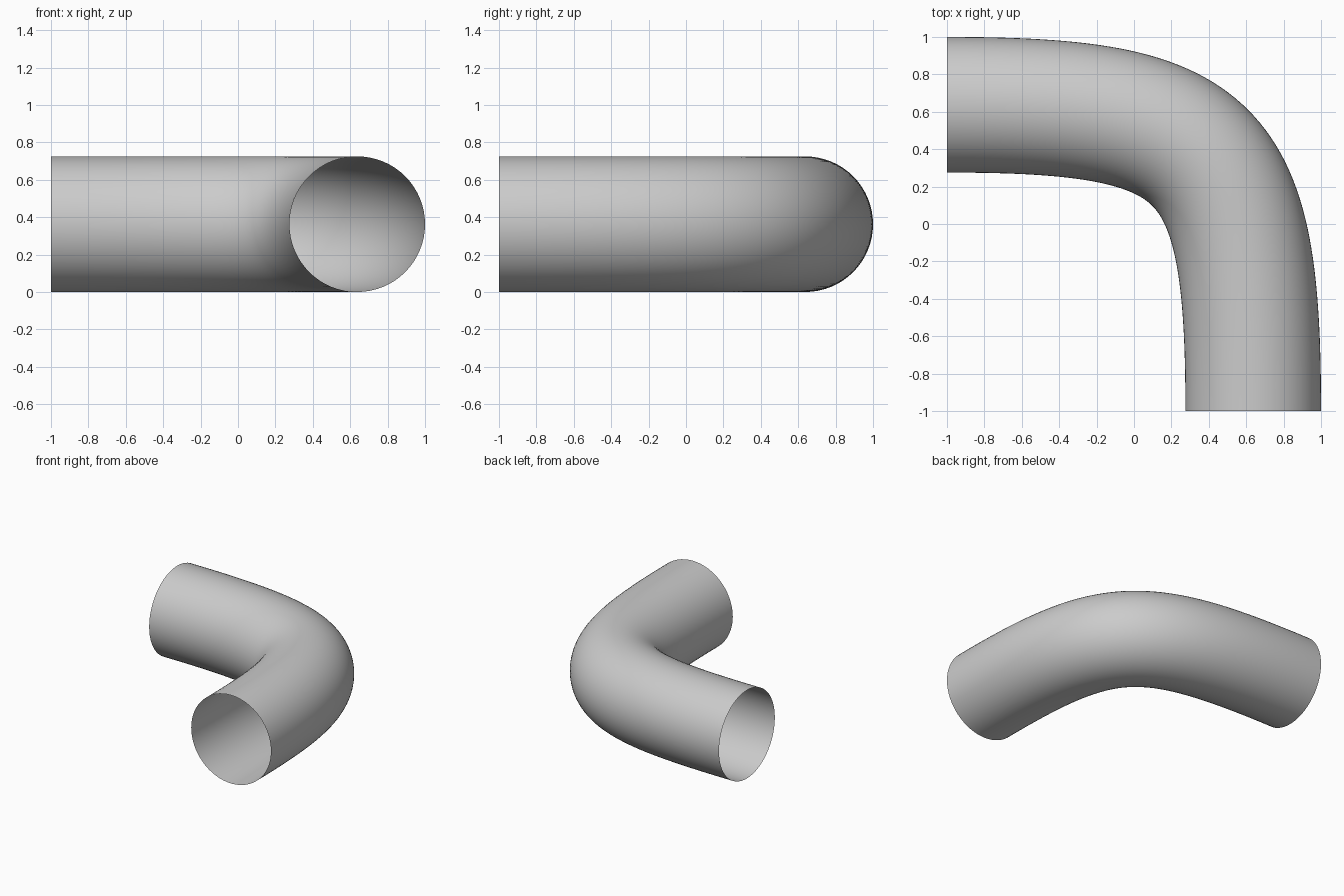
import bpy

if "Cube" in bpy.data.objects:
    bpy.data.objects.remove(bpy.data.objects["Cube"])

R = 0.3625          # pipe radius
C = 1 - R           # offset of each leg's centre line
H = 1.427           # handle length shaping the bend

# Centre line: one Bezier span turning 90 degrees, bevelled to an open tube
curve = bpy.data.curves.new("pipe_elbow", 'CURVE')
curve.dimensions = '3D'
curve.resolution_u = 64
curve.bevel_depth = R
curve.bevel_resolution = 30
curve.use_fill_caps = False
spline = curve.splines.new('BEZIER')
spline.bezier_points.add(1)
ends = [((-1, C), (1, 0)), ((C, -1), (0, -1))]
for point, ((x, y), (dx, dy)) in zip(spline.bezier_points, ends):
    point.handle_left_type = point.handle_right_type = 'FREE'
    point.co = (x, y, R)
    point.handle_left = (x - dx * H, y - dy * H, R)
    point.handle_right = (x + dx * H, y + dy * H, R)

pipe = bpy.data.objects.new("pipe_elbow", curve)
bpy.context.collection.objects.link(pipe)

# Turn the tube into a smooth-shaded mesh
bpy.context.view_layer.objects.active = pipe
pipe.select_set(True)
bpy.ops.object.convert(target='MESH')
bpy.ops.object.shade_smooth()
